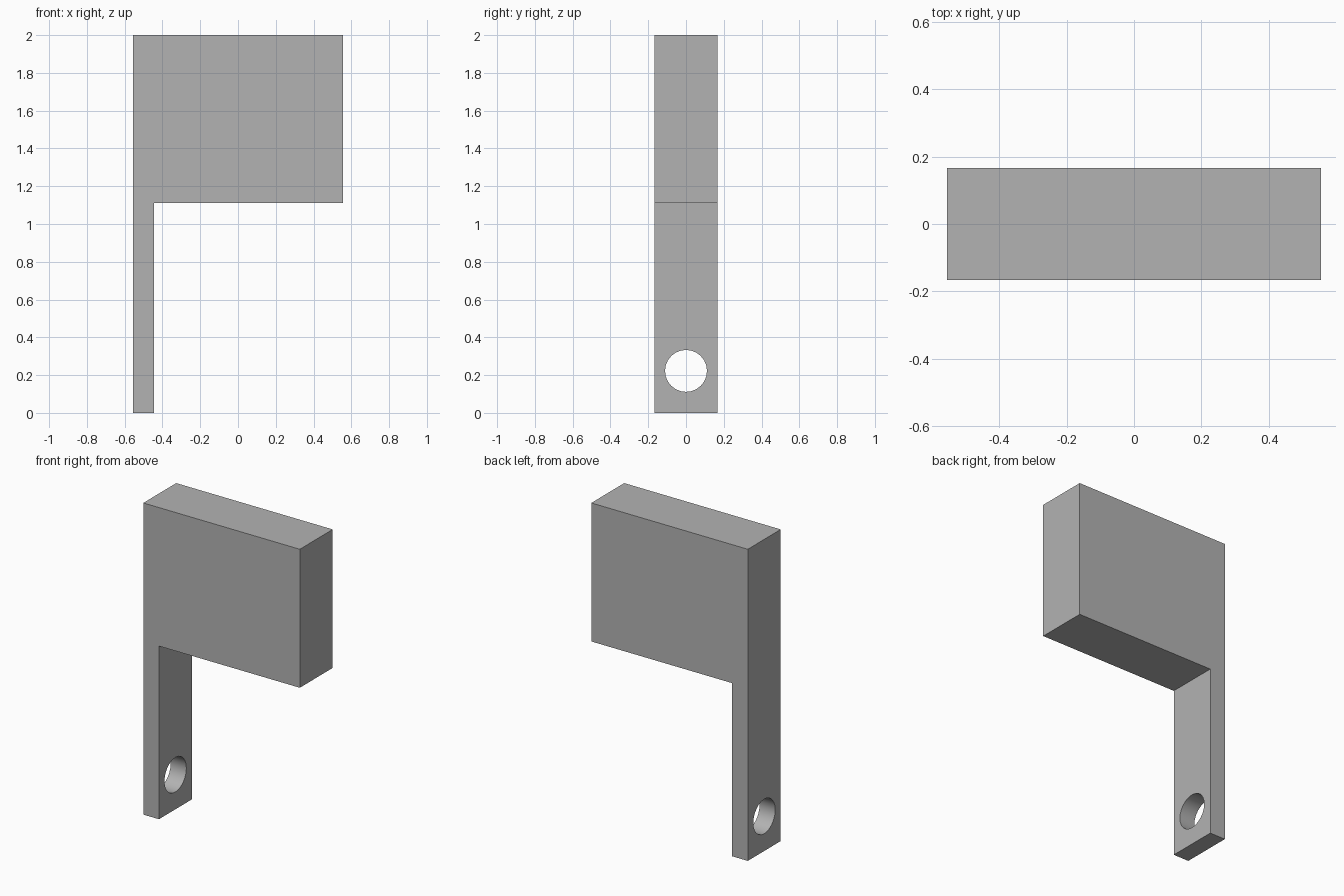
import bpy
import bmesh
from mathutils import Matrix

cube = bpy.data.objects.get("Cube")
if cube:
    bpy.data.objects.remove(cube, do_unlink=True)

# Proportions: the whole part is 18 modules tall
U = 2 / 18
HALF_W, HALF_D = 5 * U, 1.5 * U
ARM_X = -HALF_W + U
SHOULDER_Z, TOP_Z = 10 * U, 18 * U

grey = bpy.data.materials.new("plain_grey")
grey.use_nodes = True
colour = (0.45, 0.45, 0.45, 1)
grey.diffuse_color = colour
grey.node_tree.nodes["Principled BSDF"].inputs["Base Color"].default_value = colour


def make_object(name, bm):
    bmesh.ops.recalc_face_normals(bm, faces=bm.faces)
    mesh = bpy.data.meshes.new(name)
    bm.to_mesh(mesh)
    bm.free()
    mesh.materials.append(grey)
    obj = bpy.data.objects.new(name, mesh)
    bpy.context.collection.objects.link(obj)
    return obj


# Block with a thin hanging arm, extruded from one side profile
profile = [(-HALF_W, 0), (ARM_X, 0), (ARM_X, SHOULDER_Z),
           (HALF_W, SHOULDER_Z), (HALF_W, TOP_Z), (-HALF_W, TOP_Z)]
bm = bmesh.new()
face = bm.faces.new([bm.verts.new((x, -HALF_D, z)) for x, z in profile])
extruded = bmesh.ops.extrude_face_region(bm, geom=[face])["geom"]
verts = [g for g in extruded if isinstance(g, bmesh.types.BMVert)]
bmesh.ops.translate(bm, verts=verts, vec=(0, 2 * HALF_D, 0))
bracket = make_object("block_with_arm", bm)

# Round hole through the foot of the arm
bm = bmesh.new()
place = Matrix.Translation((-HALF_W + U / 2, 0, 2 * U)) @ Matrix.Rotation(1.570796, 4, "Y")
bmesh.ops.create_cone(bm, cap_ends=True, segments=24, radius1=U, radius2=U,
                      depth=3 * U, matrix=place)
cutter = make_object("hole_cutter", bm)
cutter.hide_render = True

hole = bracket.modifiers.new("hole", "BOOLEAN")
hole.operation = "DIFFERENCE"
hole.solver = "EXACT"
hole.object = cutter

# Apply the cut, then smooth only the bore
bpy.ops.object.select_all(action="DESELECT")
bracket.select_set(True)
bpy.context.view_layer.objects.active = bracket
bpy.ops.object.modifier_apply(modifier=hole.name)
bpy.data.objects.remove(cutter, do_unlink=True)
bpy.ops.object.shade_smooth_by_angle(angle=0.6)
